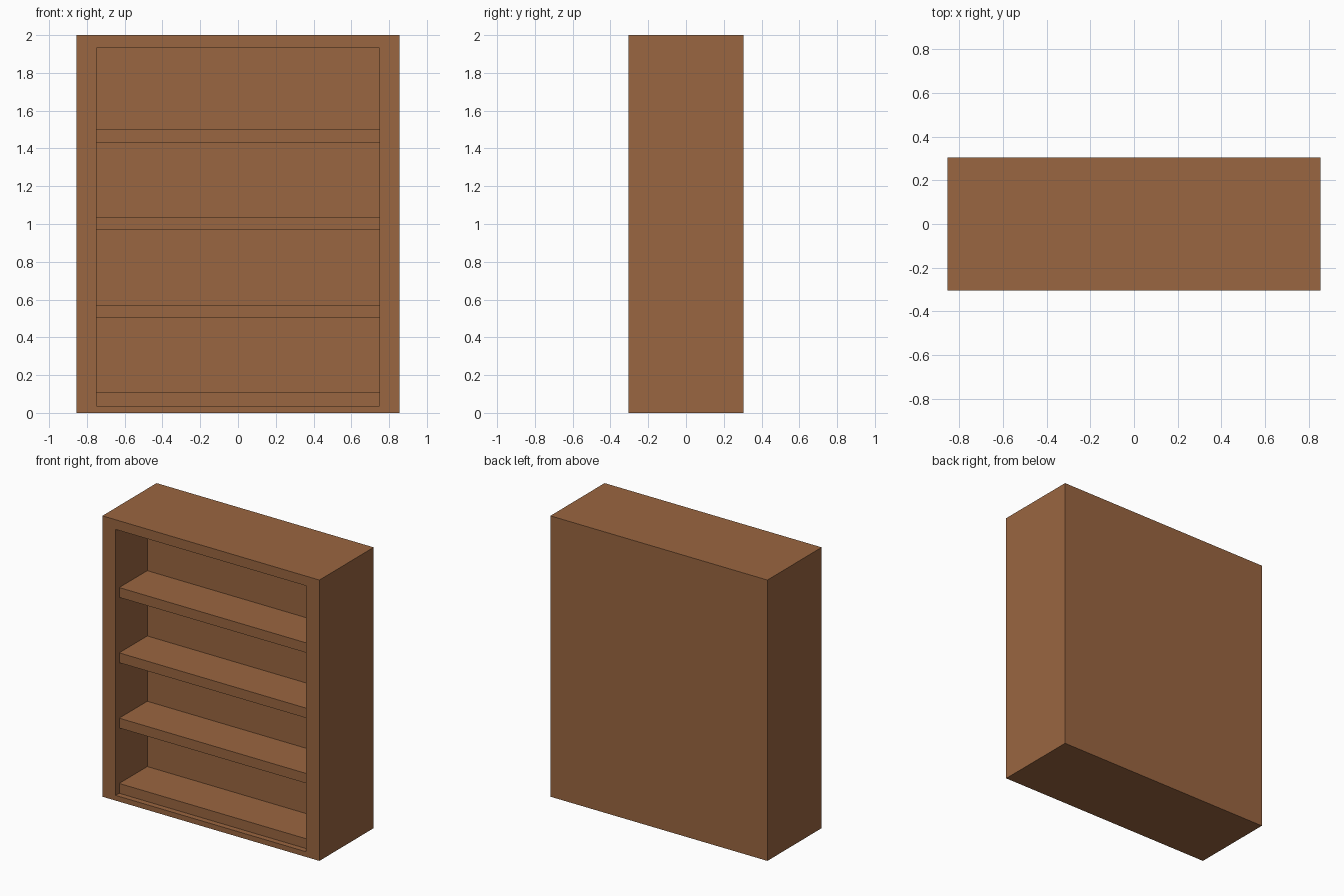
import bpy
import bmesh

old = bpy.data.objects.get("Cube")
if old:
    bpy.data.objects.remove(old, do_unlink=True)

# Overall size, opening and shelf layout
HALF_W, HALF_D, HEIGHT = 0.855, 0.305, 2.0
OPEN_X, OPEN_LOW, OPEN_HIGH = 0.75, 0.037, 1.931
BACK_Y, SHELF_Y = 0.05, -0.265
SHELF_T, SHELF_STEP = 0.07, 0.465

wood = bpy.data.materials.new("brown wood")
wood.use_nodes = True
colour = (0.323, 0.133, 0.052, 1)
wood.diffuse_color = colour
wood.node_tree.nodes["Principled BSDF"].inputs["Base Color"].default_value = colour


def box(bm, low, high):
    """Add a box between two opposite corners."""
    for v in bmesh.ops.create_cube(bm, size=1)["verts"]:
        v.co = [b if c > 0 else a for a, b, c in zip(low, high, v.co)]


def finish(bm, name):
    bmesh.ops.recalc_face_normals(bm, faces=bm.faces)
    mesh = bpy.data.meshes.new(name)
    bm.to_mesh(mesh)
    bm.free()
    mesh.materials.append(wood)
    obj = bpy.data.objects.new(name, mesh)
    bpy.context.collection.objects.link(obj)
    return obj


# Cabinet: a solid block whose front face is inset and pushed inwards
bm = bmesh.new()
box(bm, (-HALF_W, -HALF_D, 0), (HALF_W, HALF_D, HEIGHT))
bm.normal_update()
front = min(bm.faces, key=lambda f: f.calc_center_median().y)
bmesh.ops.inset_region(bm, faces=[front], thickness=0.03)
for v in front.verts:
    v.co.x = OPEN_X if v.co.x > 0 else -OPEN_X
    v.co.z = OPEN_HIGH if v.co.z > HEIGHT / 2 else OPEN_LOW
recess = bmesh.ops.extrude_discrete_faces(bm, faces=[front])["faces"][0]
for v in recess.verts:
    v.co.y = BACK_Y
finish(bm, "cabinet_body")

# Shelves: evenly spaced, the lowest resting on the cabinet floor
for i in range(4):
    z = OPEN_LOW + i * SHELF_STEP
    bm = bmesh.new()
    box(bm, (-OPEN_X, SHELF_Y, z), (OPEN_X, BACK_Y, z + SHELF_T))
    finish(bm, f"shelf_{i + 1}")
